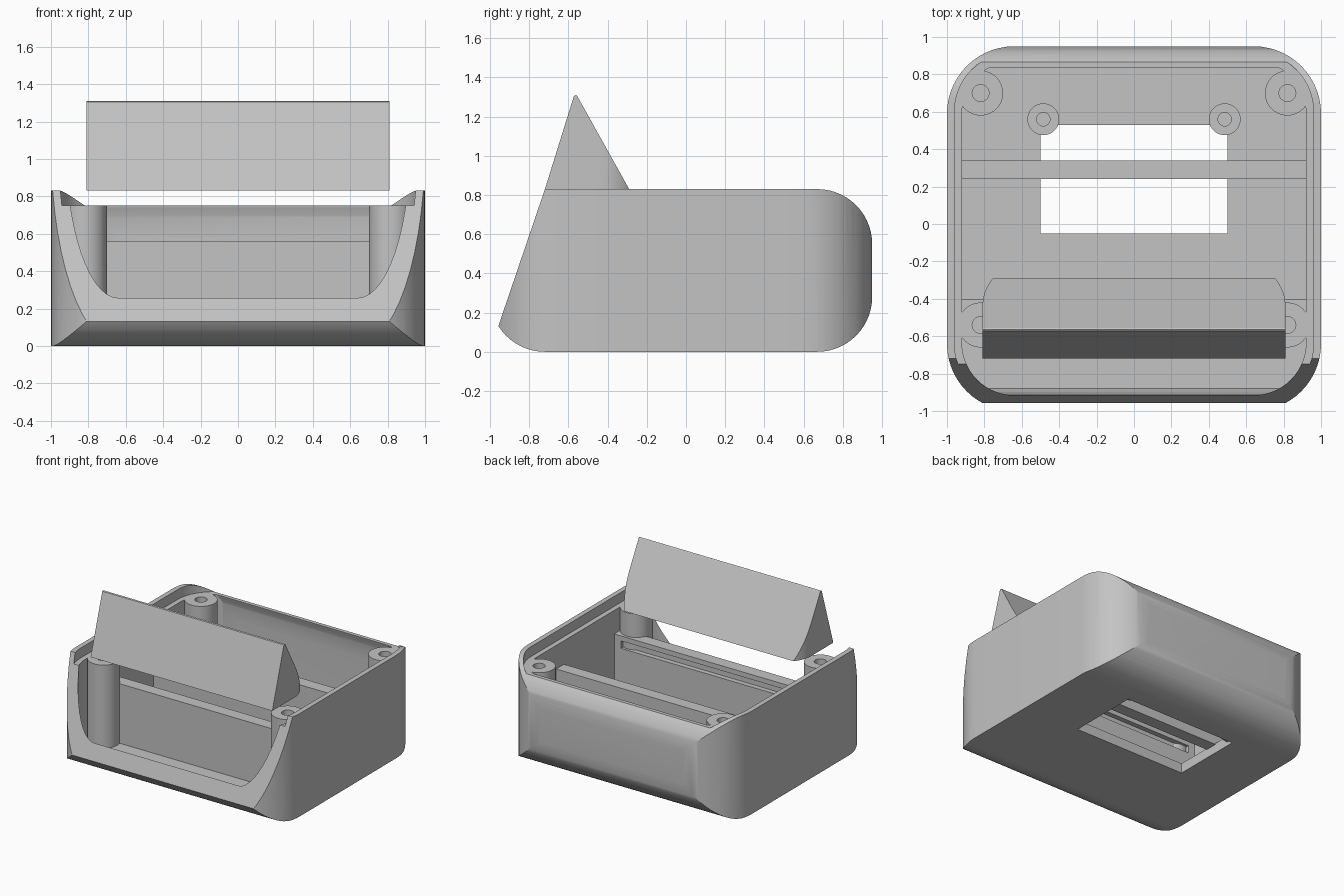
import bpy, bmesh, math
from mathutils import Matrix, Vector

old = bpy.data.objects.get("Cube")
if old:
    bpy.data.objects.remove(old, do_unlink=True)

grey = bpy.data.materials.new("plain grey")
grey.use_nodes = True
grey.diffuse_color = (0.55, 0.55, 0.55, 1)
grey.node_tree.nodes["Principled BSDF"].inputs["Base Color"].default_value = grey.diffuse_color


def make_object(name, bm):
    bmesh.ops.recalc_face_normals(bm, faces=bm.faces[:])
    mesh = bpy.data.meshes.new(name)
    bm.to_mesh(mesh)
    bm.free()
    mesh.materials.append(grey)
    obj = bpy.data.objects.new(name, mesh)
    bpy.context.collection.objects.link(obj)
    return obj


def prism(name, points, depth):
    """Extrude a closed outline of 3D points along a vector."""
    bm = bmesh.new()
    face = bm.faces.new([bm.verts.new(p) for p in points])
    geom = bmesh.ops.extrude_face_region(bm, geom=[face])["geom"]
    verts = [g for g in geom if isinstance(g, bmesh.types.BMVert)]
    bmesh.ops.translate(bm, verts=verts, vec=Vector(depth))
    return make_object(name, bm)


def arc(cx, cy, r, start, end, steps=14):
    angles = [math.radians(start + (end - start) * i / steps) for i in range(steps + 1)]
    return [(cx + r * math.cos(a), cy + r * math.sin(a)) for a in angles]


def plan(name, half_x, front, back, r, z0, z1):
    """Upright block with rounded corners seen from above."""
    x = half_x - r
    pts = (arc(x, back - r, r, 0, 90) + arc(-x, back - r, r, 90, 180)
           + arc(-x, front + r, r, 180, 270) + arc(x, front + r, r, 270, 360))
    return prism(name, [(p[0], p[1], z0) for p in pts], (0, 0, z1 - z0))


def side(name, pts, half_x):
    """Side outline (y, z) extruded across the width."""
    return prism(name, [(-half_x, y, z) for y, z in pts], (2 * half_x, 0, 0))


def box(name, x0, x1, y0, y1, z0, z1):
    return side_shift(prism(name, [(x0, y0, z0), (x1, y0, z0), (x1, y1, z0), (x0, y1, z0)],
                            (0, 0, z1 - z0)))


def side_shift(obj):
    return obj


def boolean(obj, tool, operation):
    """Apply a boolean and remove the tool."""
    mod = obj.modifiers.new("cut", "BOOLEAN")
    mod.operation, mod.solver, mod.object = operation, "EXACT", tool
    graph = bpy.context.evaluated_depsgraph_get()
    mesh = bpy.data.meshes.new_from_object(obj.evaluated_get(graph))
    obj.modifiers.clear()
    obj.data = mesh
    bpy.data.objects.remove(tool, do_unlink=True)


def smooth(obj):
    bpy.ops.object.select_all(action="DESELECT")
    obj.select_set(True)
    bpy.context.view_layer.objects.active = obj
    bpy.ops.object.shade_smooth_by_angle(angle=math.radians(25))


# Outer shell: rounded plan crossed with a rounded side outline and sloped front
shell = plan("case_shell", 1.0, -1.0, 0.95, 0.36, -0.1, 1.0)
outline = (arc(-0.72, 0.28, 0.28, 212, 270) + arc(0.67, 0.28, 0.28, -90, 0)
           + arc(0.67, 0.55, 0.28, 0, 90) + [(-0.72, 0.83)])
boolean(shell, side("outline_tool", outline, 1.2), "INTERSECT")

# Inner cavity with softly bowed front and back walls
cavity = plan("cavity_tool", 0.92, -0.915, 0.87, 0.28, 0, 1.0)
bow = 0.53
inside = (arc(-0.915 + bow, 0.27, bow, 180, 201)[::-1]
          + [(-0.915, 0.8), (0.835, 0.8)]
          + arc(0.87 - bow, 0.56, bow, 21, 0)
          + arc(0.87 - bow, 0.27, bow, 0, -21))
boolean(cavity, side("inside_tool", inside, 1.1), "INTERSECT")
boolean(shell, cavity, "DIFFERENCE")

# Lid recess and floor window
boolean(shell, plan("recess_tool", 0.96, -0.96, 0.92, 0.32, 0.75, 1.1), "DIFFERENCE")
boolean(shell, box("window_tool", -0.5, 0.5, -0.05, 0.53, -0.2, 0.2), "DIFFERENCE")
smooth(shell)

# Cross walls inside the case, the front one grooved on its rear face
box("rear_cross_wall", -0.94, 0.94, 0.24, 0.34, 0.07, 0.56)
front_wall = box("front_cross_wall", -0.94, 0.94, -0.5, -0.4, 0.07, 0.56)
boolean(front_wall, box("groove_tool", -0.86, 0.86, -0.44, -0.3, 0.46, 0.52), "DIFFERENCE")


def post(name, x, y, r, hole, z0, z1, depth):
    """Round screw post with a blind hole."""
    bm = bmesh.new()
    rings = []
    for radius, z in ((r, z0), (r, z1), (hole, z1), (hole, z1 - depth)):
        ring = bmesh.ops.create_circle(bm, segments=40, radius=radius,
                                       matrix=Matrix.Translation((x, y, z)))["verts"]
        rings.append(ring)
    for low, high in zip(rings, rings[1:]):
        for i in range(len(low)):
            j = (i + 1) % len(low)
            bm.faces.new((low[i], low[j], high[j], high[i]))
    bm.faces.new(rings[0])
    bm.faces.new(rings[-1])
    smooth(make_object(name, bm))


# Screw posts, mirrored left and right
for label, s in (("left", 1), ("right", -1)):
    post("rear_post_" + label, s * 0.82, 0.70, 0.12, 0.045, 0.05, 0.75, 0.3)
    post("front_post_" + label, s * 0.82, -0.54, 0.12, 0.045, 0.05, 0.75, 0.18)
    post("board_post_" + label, s * 0.485, 0.56, 0.085, 0.036, 0.03, 0.2, 0.1)

# Sloped display wedge with rounded rear corners
wedge = side("display_wedge", [(-0.72, 0.83), (-0.29, 0.83), (-0.555, 1.305),
                               (-0.563, 1.31), (-0.572, 1.305)], 0.9)
boolean(wedge, plan("wedge_tool", 0.81, -1.2, -0.21, 0.23, 0.5, 1.6), "INTERSECT")
smooth(wedge)
